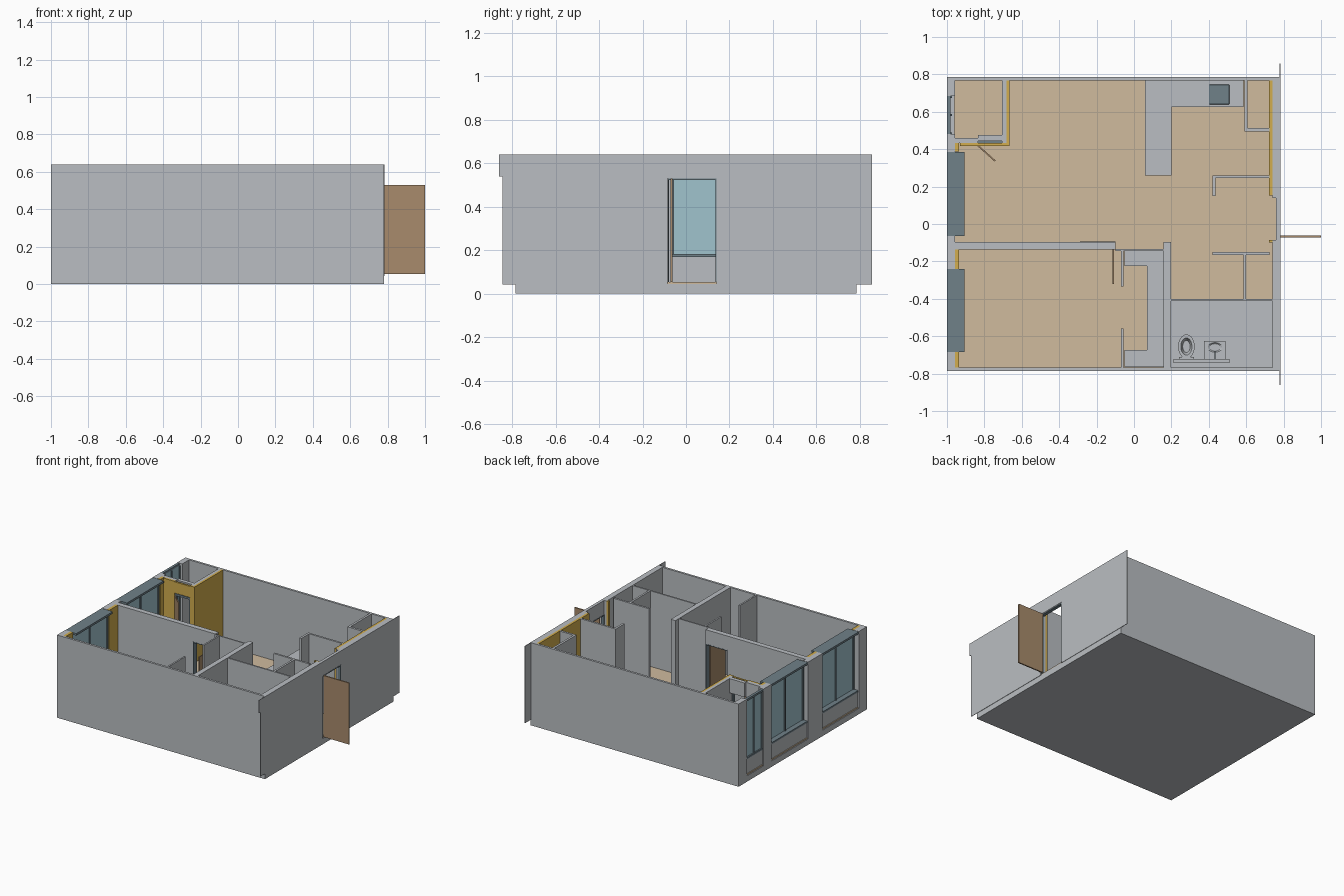
import bpy, bmesh, math
from mathutils import Matrix, Vector


def material(name, rgb):
    m = bpy.data.materials.new(name)
    lin = [(c / 255 / 12.92 if c < 10 else ((c / 255 + 0.055) / 1.055) ** 2.4) for c in rgb]
    m.diffuse_color = (*lin, 1)
    return m


GREY = material("wall_grey", (186, 190, 194))
FLOOR = material("floor_beige", (208, 187, 158))
YELLOW = material("lining_yellow", (210, 174, 78))
SLATE = material("frame_slate", (112, 129, 137))
GLASS = material("window_glass", (160, 195, 206))
WOOD = material("door_brown", (168, 139, 108))

TOP, BASE, HEAD = 0.64, 0.055, 0.53


def finish(name, bm, mat):
    me = bpy.data.meshes.new(name)
    bm.to_mesh(me)
    bm.free()
    me.materials.append(mat)
    ob = bpy.data.objects.new(name, me)
    bpy.context.collection.objects.link(ob)
    return ob


def boxes(name, mat, items):
    """Each item: x0, x1, y0, y1 and optionally z0, z1."""
    bm = bmesh.new()
    for it in items:
        x0, x1, y0, y1 = it[:4]
        z0, z1 = it[4:] if len(it) == 6 else (BASE, TOP)
        mtx = Matrix.Translation(((x0 + x1) / 2, (y0 + y1) / 2, (z0 + z1) / 2)) @ \
            Matrix.Diagonal((x1 - x0, y1 - y0, z1 - z0, 1))
        bmesh.ops.create_cube(bm, size=1, matrix=mtx)
    return finish(name, bm, mat)


def oval(name, mat, x, y, rings):
    """Lofted ellipse rings (rx, ry, z), closed at both ends."""
    bm = bmesh.new()
    n, loops = 20, []
    for rx, ry, z in rings:
        loops.append([bm.verts.new((x + rx * math.cos(2 * math.pi * i / n),
                                    y + ry * math.sin(2 * math.pi * i / n), z)) for i in range(n)])
    for a, b in zip(loops, loops[1:]):
        for i in range(n):
            bm.faces.new((a[i], a[(i + 1) % n], b[(i + 1) % n], b[i]))
    bm.faces.new(loops[0][::-1])
    bm.faces.new(loops[-1])
    ob = finish(name, bm, mat)
    for p in ob.data.polygons:
        p.use_smooth = len(p.vertices) == 4 and abs(p.normal.z) < 0.9
    return ob


# Slab and floor
boxes("base_slab", GREY, [(-1, 0.78, -0.785, 0.785, 0, 0.045)])
boxes("floor", FLOOR, [(-0.995, 0.775, -0.78, 0.78, 0.045, BASE)])
boxes("bathroom_floor", GREY, [(0.195, 0.74, -0.77, -0.405, 0.05, 0.059)])

# Outer walls
boxes("front_wall", GREY, [(-1, 0.78, -0.785, -0.768, 0, TOP)])
boxes("back_wall", GREY, [(-1, 0.78, 0.768, 0.785, 0, TOP)])
boxes("right_wall", GREY, [(0.74, 0.78, -0.768, -0.085, 0.04, TOP),
                           (0.74, 0.78, 0.14, 0.768, 0.04, TOP),
                           (0.76, 0.78, -0.085, 0.14, HEAD, TOP)])
boxes("right_facade_sheet", GREY, [(0.779, 0.783, -0.845, -0.085, 0.043, TOP),
                                   (0.779, 0.783, 0.14, 0.857, 0.043, TOP),
                                   (0.779, 0.783, -0.86, -0.845, 0.54, TOP),
                                   (0.779, 0.783, -0.085, 0.14, HEAD + 0.004, TOP)])
boxes("left_wall", GREY, [(-1, -0.957, a, b, 0, TOP) for a, b in
                          ((-0.768, -0.685), (-0.24, -0.065), (0.385, 0.48), (0.685, 0.768))])

# Windows in the left wall, each with a grey panel beneath
for name, y0, y1, xi in (("bedroom_window", -0.685, -0.24, -0.905),
                         ("living_window", -0.065, 0.385, -0.905),
                         ("balcony_window", 0.48, 0.685, -0.98)):
    ym = (y0 + y1) / 2
    xg = -0.985 if xi < -0.95 else -0.955
    boxes(name + "_panel", GREY, [(-0.99, min(xi, -0.93) if xi > -0.95 else -0.96, y0, y1, 0, 0.172)])
    boxes(name + "_frame", SLATE,
          [(-1, xi, y0, y1, 0.622, 0.638), (-0.995, xi, y0, y1, 0.17, 0.183)] +
          [(xg - 0.008, xg + 0.012, y - 0.005, y + 0.005, 0.183, 0.622)
           for y in (y0 + 0.005, ym, y1 - 0.005)])
    boxes(name + "_glass", GLASS, [(xg, xg + 0.005, y0, y1, 0.18, 0.625)])

# Wall between living room and bedroom, with a door opening
boxes("bedroom_wall", GREY, [(-0.96, -0.29, -0.135, -0.095),
                             (-0.29, -0.1, -0.135, -0.095, HEAD, TOP)])
boxes("bedroom_door_frame", SLATE, [(-0.29, -0.284, -0.136, -0.094, BASE, HEAD),
                                    (-0.106, -0.1, -0.136, -0.094, BASE, HEAD),
                                    (-0.29, -0.1, -0.136, -0.094, HEAD - 0.006, HEAD)])
boxes("bedroom_door", WOOD, [(-0.114, -0.106, -0.32, -0.137, BASE, HEAD)])

# Partitions
boxes("dressing_walls", GREY, [(-0.069, -0.057, -0.335, -0.135), (-0.069, -0.057, -0.768, -0.56),
                               (-0.1, 0.16, -0.145, -0.135)])
boxes("central_wall", GREY, [(0.158, 0.197, -0.768, -0.095)])
boxes("bathroom_wall", GREY, [(0.197, 0.74, -0.412, -0.4)])
boxes("hall_closet", GREY, [(0.42, 0.725, -0.165, -0.15), (0.585, 0.6, -0.4, -0.165)])
boxes("entry_closet", GREY, [(0.42, 0.725, 0.245, 0.26), (0.42, 0.437, 0.15, 0.245)])
boxes("kitchen_closet", GREY, [(0.59, 0.607, 0.51, 0.768), (0.59, 0.725, 0.495, 0.512)])

# Balcony enclosure
boxes("balcony_wall", GREY, [(-0.705, -0.681, 0.432, 0.768), (-0.957, -0.835, 0.432, 0.46),
                             (-0.835, -0.705, 0.445, 0.475, HEAD, TOP)])
boxes("balcony_door_frame", SLATE, [(-0.835, -0.705, 0.42, 0.445, HEAD, 0.545),
                                    (-0.835, -0.825, 0.42, 0.445, BASE, HEAD),
                                    (-0.715, -0.705, 0.42, 0.445, BASE, HEAD)])
d = boxes("balcony_door", WOOD, [(0, 0.125, -0.004, 0.004, BASE, HEAD)])
d.location = (-0.835, 0.42, 0)
d.rotation_euler.z = math.radians(-42)

# Yellow wall lining
boxes("wall_lining", YELLOW, [
    (-0.681, -0.665, 0.42, 0.768), (-0.93, -0.835, 0.417, 0.432), (-0.705, -0.665, 0.417, 0.432),
    (-0.835, -0.705, 0.417, 0.432, 0.55, TOP - 0.004),
    (-0.957, -0.935, 0.387, 0.432), (-0.957, -0.935, -0.24, -0.135),
    (-0.957, -0.935, -0.768, -0.685), (0.722, 0.74, 0.16, 0.768),
    (0.722, 0.76, 0.152, 0.163), (0.722, 0.76, -0.1, -0.086)])

# Entrance door, open outwards
boxes("entrance_frame", SLATE, [(0.758, 0.782, -0.084, -0.079, BASE, HEAD),
                                (0.758, 0.782, 0.135, 0.14, BASE, HEAD),
                                (0.758, 0.782, -0.084, 0.14, HEAD - 0.006, HEAD)])
boxes("entrance_door", WOOD, [(0.783, 1.0, -0.072, -0.062, BASE, HEAD)])

# Kitchen counter with sink
boxes("kitchen_counter", GREY, [(0.06, 0.2, 0.26, 0.768, BASE, 0.26),
                                (0.2, 0.585, 0.625, 0.768, BASE, 0.26)])
sink = boxes("kitchen_sink", SLATE, [(0.4, 0.51, 0.64, 0.745, 0.255, 0.264)])
bev = sink.modifiers.new("round_corners", 'BEVEL')
bev.width, bev.segments, bev.limit_method = 0.004, 2, 'ANGLE'

# Dressing room shelves
boxes("dressing_shelves", GREY, [(0.07, 0.158, -0.765, -0.145, BASE, 0.27),
                                 (-0.05, 0.07, -0.225, -0.145, BASE, 0.27),
                                 (-0.05, 0.07, -0.765, -0.675, BASE, 0.27)])

# Bathroom fixtures
boxes("bathroom_ledge", GREY, [(0.21, 0.51, -0.742, -0.722, BASE, 0.28)])
oval("toilet_bowl", GREY, 0.28, -0.655, [(0.025, 0.045, 0.058), (0.028, 0.045, 0.1),
                                         (0.044, 0.065, 0.15), (0.044, 0.065, 0.16),
                                         (0.03, 0.046, 0.16), (0.02, 0.032, 0.13)])
boxes("toilet_back", GREY, [(0.24, 0.32, -0.722, -0.71, BASE, 0.16)])
boxes("washbasin", GREY, [(0.375, 0.49, -0.722, -0.625, 0.19, 0.24)])
oval("washbasin_bowl", GREY, 0.433, -0.66, [(0.046, 0.033, 0.238), (0.046, 0.033, 0.246),
                                            (0.038, 0.026, 0.246), (0.03, 0.02, 0.241)])
boxes("tap", SLATE, [(0.43, 0.436, -0.722, -0.68, 0.262, 0.268),
                     (0.43, 0.436, -0.722, -0.714, 0.24, 0.268)])
